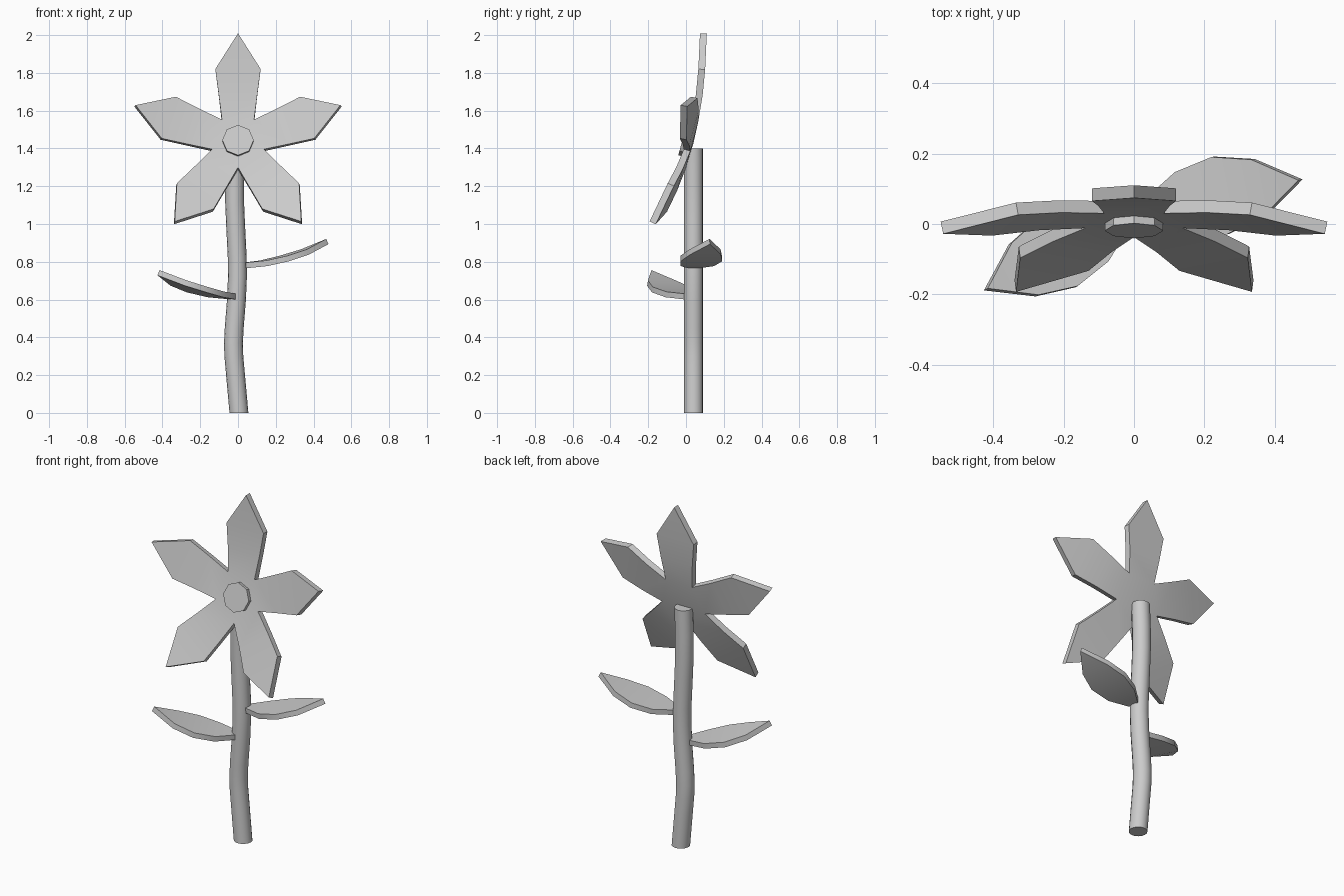
import bpy
import bmesh
from math import radians, sin, cos, pi, atan2
from mathutils import Matrix, Vector

cube = bpy.data.objects.get("Cube")
if cube:
    bpy.data.objects.remove(cube, do_unlink=True)

grey = bpy.data.materials.new("plain grey")
grey.use_nodes = True
grey.diffuse_color = (0.6, 0.6, 0.6, 1)
grey.node_tree.nodes["Principled BSDF"].inputs["Base Color"].default_value = (0.6, 0.6, 0.6, 1)


def finish(bm, name, thickness=0):
    """Turn a bmesh into a shaded object, thickened behind its face if asked."""
    bmesh.ops.remove_doubles(bm, verts=bm.verts[:], dist=0.0005)
    mesh = bpy.data.meshes.new(name)
    bm.to_mesh(mesh)
    bm.free()
    mesh.materials.append(grey)
    obj = bpy.data.objects.new(name, mesh)
    bpy.context.collection.objects.link(obj)
    bpy.ops.object.select_all(action='DESELECT')
    obj.select_set(True)
    bpy.context.view_layer.objects.active = obj
    if thickness:
        mod = obj.modifiers.new("thickness", 'SOLIDIFY')
        mod.thickness = thickness
        mod.offset = -1
        bpy.ops.object.modifier_apply(modifier=mod.name)
    bpy.ops.object.shade_smooth_by_angle(angle=radians(30))
    return obj


def blade(bm, rows, lift, matrix):
    """Pointed strip along local y from (distance, half width) rows, curving up."""
    rings = []
    for dist, half in rows:
        xs = (-half, half) if half else (0,)
        rings.append([bm.verts.new(matrix @ Vector((x, dist, lift * (x * x + dist * dist))))
                      for x in xs])
    for low, high in zip(rings, rings[1:]):
        bm.faces.new(low + high[::-1])


# Flower head: five cupped petals meeting at the middle, tilted back
head = Matrix.Translation((0, 0.005, 1.438)) @ Matrix.Rotation(radians(75), 4, 'X')
petal_rows = [(0, 0), (0.117, 0.085), (0.25, 0.102), (0.385, 0.12), (0.57, 0)]
bm = bmesh.new()
for i in range(5):
    blade(bm, petal_rows, 0.25, head @ Matrix.Rotation(i * 2 * pi / 5, 4, 'Z'))
finish(bm, "petals", 0.036)

# Eight-sided flower centre
bm = bmesh.new()
bmesh.ops.create_cone(bm, cap_ends=True, segments=8, radius1=0.083, radius2=0.083,
                      depth=0.05, matrix=head)
finish(bm, "flower_centre")

# Gently swaying stem, level at both ends
stem_path = [(0, 0.005), (0.2, -0.013), (0.3, -0.022), (0.37, -0.024), (0.45, -0.02),
             (0.6, -0.008), (0.72, -0.003), (0.82, -0.004), (1.0, -0.013),
             (1.12, -0.018), (1.25, -0.018), (1.4, -0.012)]
sides = 16
bm = bmesh.new()
rings = [[bm.verts.new((x + 0.05 * cos(2 * pi * i / sides), 0.04 + 0.05 * sin(2 * pi * i / sides), z))
          for i in range(sides)] for z, x in stem_path]
for low, high in zip(rings, rings[1:]):
    for i in range(sides):
        j = (i + 1) % sides
        bm.faces.new((low[i], low[j], high[j], high[i]))
bm.faces.new(rings[0][::-1])
bm.faces.new(rings[-1])
finish(bm, "stem")

# Two leaves curling upward from the stem
leaf_rows = [(0, 0.03), (0.1, 0.09), (0.21, 0.112), (0.32, 0.083), (0.44, 0)]
for name, base, tip in (("left_leaf", (0.035, 0.04, 0.795), (0.47, 0.125)),
                        ("right_leaf", (-0.025, 0.02, 0.63), (-0.41, -0.18))):
    turn = atan2(tip[1] - base[1], tip[0] - base[0]) - pi / 2
    bm = bmesh.new()
    blade(bm, leaf_rows, 0.65, Matrix.Translation(base) @ Matrix.Rotation(turn, 4, 'Z'))
    finish(bm, name, 0.03)
